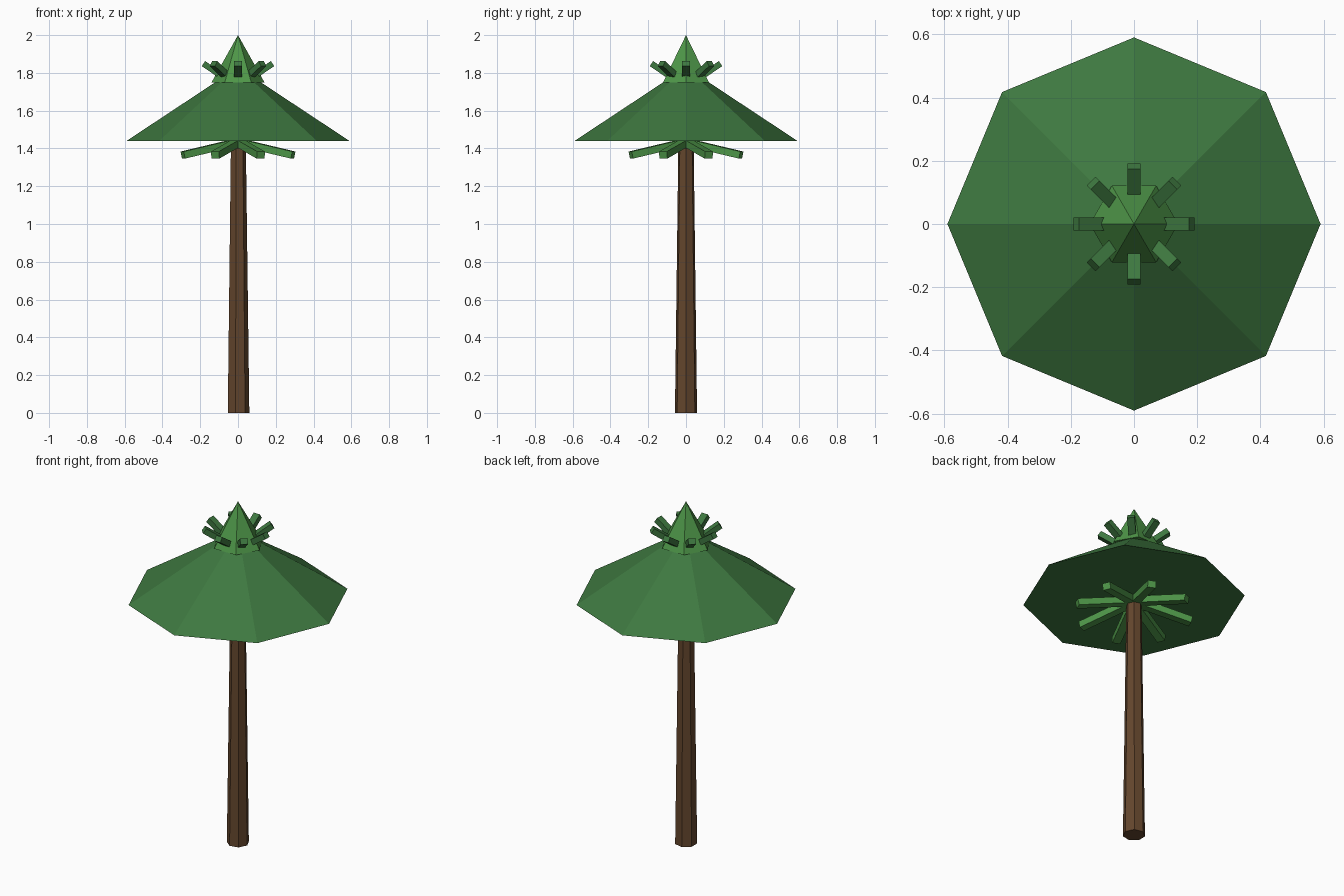
import bpy, bmesh
from math import tau, cos, sin, radians
from mathutils import Matrix, Vector

if "Cube" in bpy.data.objects:
    bpy.data.objects.remove(bpy.data.objects["Cube"])


def material(name, rgb):
    m = bpy.data.materials.new(name)
    m.diffuse_color = (*rgb, 1)
    m.use_nodes = True
    m.node_tree.nodes["Principled BSDF"].inputs["Base Color"].default_value = m.diffuse_color
    return m


BARK = material("bark", (0.127, 0.061, 0.026))
DARK = material("dark_green", (0.048, 0.188, 0.051))
LIGHT = material("light_green", (0.076, 0.305, 0.065))


def finish(name, bm, mat):
    bmesh.ops.recalc_face_normals(bm, faces=bm.faces)
    me = bpy.data.meshes.new(name)
    bm.to_mesh(me)
    bm.free()
    me.materials.append(mat)
    bpy.context.collection.objects.link(bpy.data.objects.new(name, me))


def tapered(name, sides, r0, r1, z0, z1, mat):
    """Flat-sided cone or frustum with its first corner on +x."""
    bm = bmesh.new()
    ring = [(cos(tau * i / sides), sin(tau * i / sides)) for i in range(sides)]
    low = [bm.verts.new((r0 * x, r0 * y, z0)) for x, y in ring]
    bm.faces.new(low)
    if r1:
        high = [bm.verts.new((r1 * x, r1 * y, z1)) for x, y in ring]
        bm.faces.new(high)
    else:
        high = [bm.verts.new((0, 0, z1))] * sides
    for i in range(sides):
        j = (i + 1) % sides
        corners = [low[i], low[j], high[j], high[i]]
        bm.faces.new(corners if r1 else corners[:3])
    finish(name, bm, mat)


def fronds(name, start, tip, width, thick, offset, mat):
    """Eight tilted bars around the trunk; start and tip are (radius, z)."""
    a, b = Vector((start[0], 0, start[1])), Vector((tip[0], 0, tip[1]))
    d = b - a
    tilt = d.to_track_quat('X', 'Z').to_matrix().to_4x4()
    bm = bmesh.new()
    for i in range(8):
        spin = Matrix.Rotation(radians(offset + 45 * i), 4, 'Z')
        size = Matrix.Diagonal((d.length, width, thick, 1))
        bmesh.ops.create_cube(
            bm, size=1,
            matrix=spin @ Matrix.Translation((a + b) / 2) @ tilt @ size)
    finish(name, bm, mat)


# Trunk
tapered("trunk", 7, 0.06, 0.041, 0, 1.47, BARK)
# Wide canopy and pointed crown
tapered("canopy", 8, 0.59, 0, 1.44, 1.83, DARK)
tapered("crown", 6, 0.14, 0, 1.75, 2.0, LIGHT)
# Drooping fronds below, rising fronds around the crown
fronds("lower_fronds", (0.02, 1.43), (0.316, 1.365), 0.045, 0.038, 22.5, LIGHT)
fronds("upper_fronds", (0.04, 1.752), (0.183, 1.849), 0.04, 0.032, 0, DARK)
